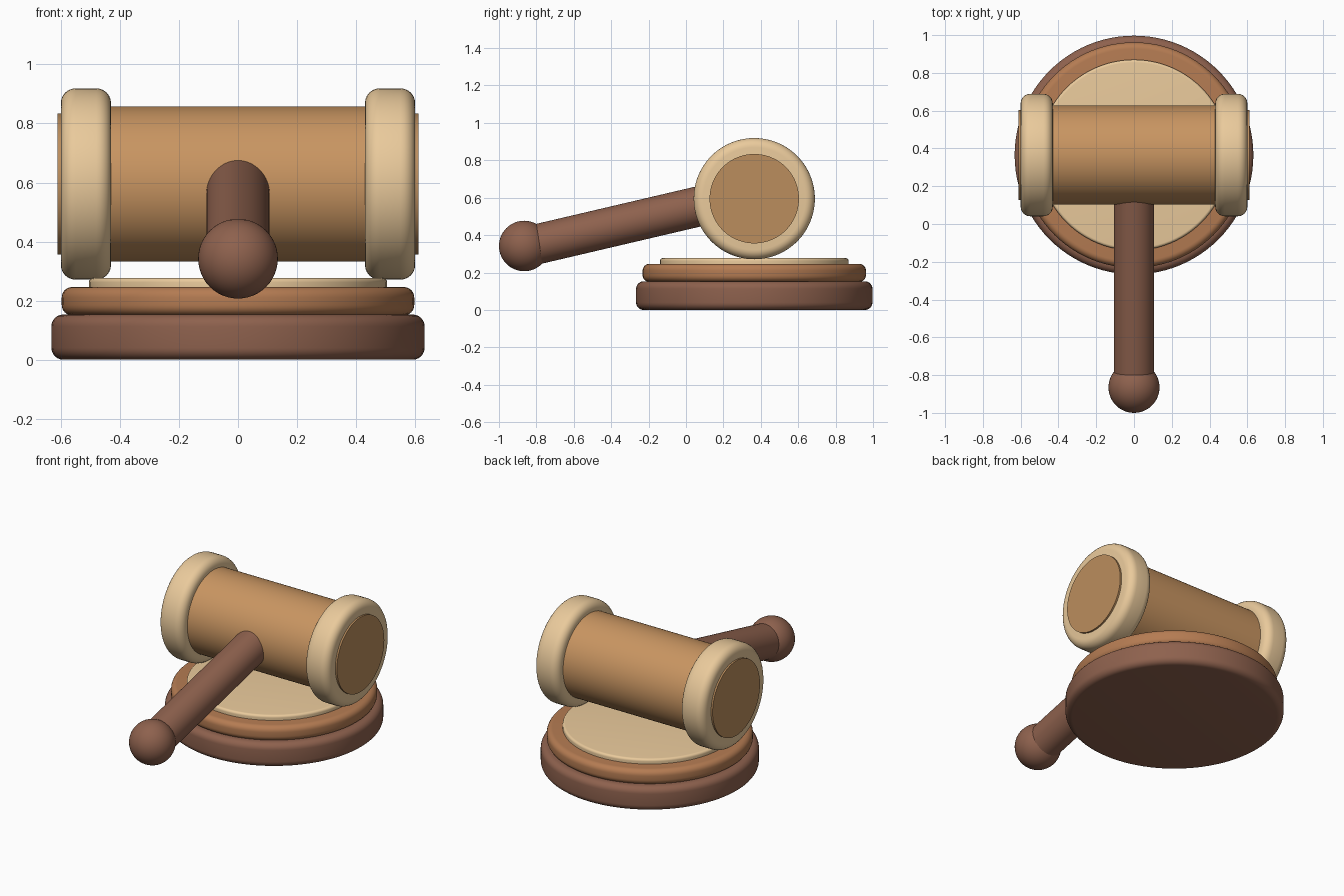
import bpy, bmesh, math
from mathutils import Vector, Matrix

if "Cube" in bpy.data.objects:
    bpy.data.objects.remove(bpy.data.objects["Cube"])

CY = 0.365                      # y of block and head centre
HEAD = Vector((0, CY, 0.595))   # centre of the mallet head
BALL = Vector((0, -0.865, 0.342))


def material(name, rgb):
    m = bpy.data.materials.new(name)
    m.diffuse_color = (*rgb, 1)
    m.use_nodes = True
    m.node_tree.nodes["Principled BSDF"].inputs["Base Color"].default_value = m.diffuse_color
    return m


DARK = material("dark_wood", (0.27, 0.12, 0.075))
MID = material("mid_wood", (0.46, 0.20, 0.085))
WARM = material("warm_wood", (0.58, 0.30, 0.12))
FACE = material("end_wood", (0.50, 0.27, 0.11))
PALE = material("pale_wood", (0.82, 0.59, 0.33))


def finish(bm, name, mat):
    bmesh.ops.recalc_face_normals(bm, faces=bm.faces)
    me = bpy.data.meshes.new(name)
    bm.to_mesh(me)
    bm.free()
    ob = bpy.data.objects.new(name, me)
    bpy.context.collection.objects.link(ob)
    me.materials.append(mat)
    bpy.ops.object.select_all(action='DESELECT')
    ob.select_set(True)
    bpy.context.view_layer.objects.active = ob
    bpy.ops.object.shade_smooth_by_angle(angle=math.radians(30))
    return ob


def disc(name, start, end, radius, mat, bevel=0.0, sides=96, steps=6):
    """Solid disc or rod from start to end with rounded rims."""
    start, end = Vector(start), Vector(end)
    h = (end - start).length
    if bevel:
        arc = [math.pi / 2 * i / steps for i in range(steps + 1)]
        low = [(radius - bevel + bevel * math.sin(a), bevel - bevel * math.cos(a)) for a in arc]
    else:
        low = [(radius, 0)]
    profile = low + [(r, h - z) for r, z in reversed(low)]
    bm = bmesh.new()
    rings = [[bm.verts.new((r * math.cos(2 * math.pi * i / sides),
                            r * math.sin(2 * math.pi * i / sides), z))
              for i in range(sides)] for r, z in profile]
    for a, b in zip(rings, rings[1:]):
        for i in range(sides):
            j = (i + 1) % sides
            bm.faces.new((a[i], a[j], b[j], b[i]))
    bm.faces.new(rings[0][::-1])
    bm.faces.new(rings[-1])
    rot = (end - start).to_track_quat('Z', 'Y').to_matrix().to_4x4()
    bm.transform(Matrix.Translation(start) @ rot)
    return finish(bm, name, mat)


# Sounding block: three stacked rounded discs
disc("block_base", (0, CY, 0), (0, CY, 0.153), 0.632, DARK, 0.04)
disc("block_tier", (0, CY, 0.15), (0, CY, 0.246), 0.597, MID, 0.035)
disc("block_pad", (0, CY, 0.22), (0, CY, 0.277), 0.505, PALE, 0.015)

# Mallet head barrel
disc("head_barrel", HEAD - Vector((0.45, 0, 0)), HEAD + Vector((0.45, 0, 0)), 0.262, WARM)

# Rounded bands and striking faces on both ends
for side, s in (("left", -1), ("right", 1)):
    disc(f"{side}_band", HEAD + Vector((s * 0.43, 0, 0)), HEAD + Vector((s * 0.60, 0, 0)),
         0.324, PALE, 0.05)
    disc(f"{side}_face", HEAD + Vector((s * 0.58, 0, 0)), HEAD + Vector((s * 0.611, 0, 0)),
         0.239, FACE)

# Handle sloping down to the front
disc("handle", (0, -0.84, 0.341), (0, 0.30, 0.608), 0.107, DARK, sides=64)

# Ball at the end of the handle
bm = bmesh.new()
bmesh.ops.create_uvsphere(bm, u_segments=48, v_segments=24, radius=0.135)
bm.transform(Matrix.Translation(BALL))
finish(bm, "handle_ball", DARK)
